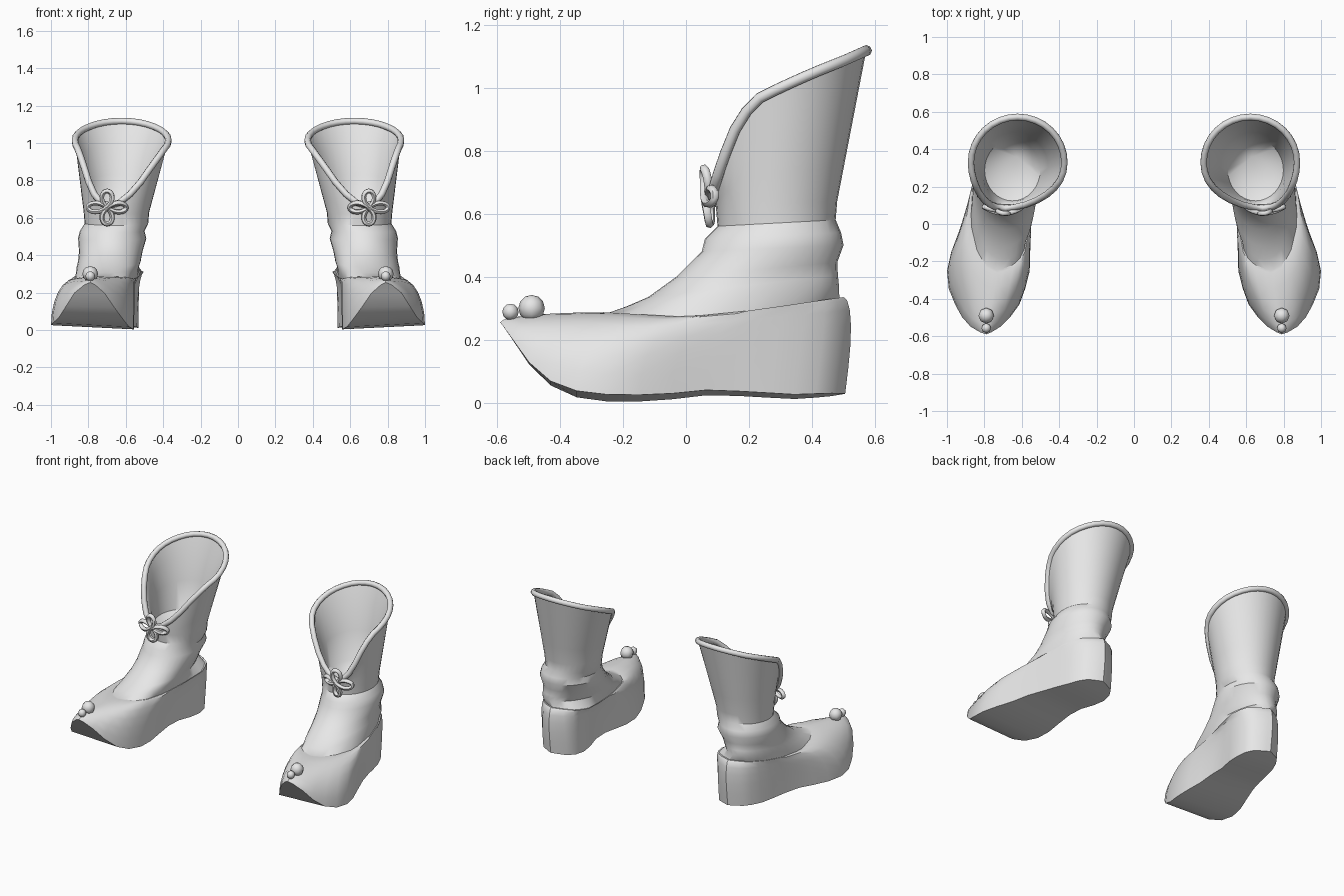
import bpy, bmesh, math
from mathutils import Vector

if "Cube" in bpy.data.objects:
    bpy.data.objects.remove(bpy.data.objects["Cube"])

N = 32
ANG = [2 * math.pi * k / N for k in range(N)]   # 0 = toe side, pi/2 = outer side

grey = bpy.data.materials.new("plain_grey")
grey.diffuse_color = (0.8, 0.8, 0.8, 1)
grey.use_nodes = True
grey.node_tree.nodes["Principled BSDF"].inputs["Base Color"].default_value = grey.diffuse_color


def interp(table, v):
    """Piecewise linear lookup in a list of (key, value)."""
    if v <= table[0][0]:
        return table[0][1]
    for (a, fa), (b, fb) in zip(table, table[1:]):
        if v <= b:
            return fa + (fb - fa) * (v - a) / (b - a)
    return table[-1][1]


def outline(y0, y1, outer, inner, zfun):
    """Closed ring following an outer and an inner edge given by y."""
    pts = []
    for a in ANG:
        y = (y0 + y1) / 2 - (y1 - y0) / 2 * math.cos(a)
        x = interp(outer if a <= math.pi else inner, y)
        pts.append(Vector((x, y, zfun(x, y))))
    return pts


def ellipse(x0, x1, yf, zf, yb, zb):
    """Tilted elliptical ring."""
    pts = []
    for a in ANG:
        t = (1 - math.cos(a)) / 2
        pts.append(Vector(((x0 + x1) / 2 + (x1 - x0) / 2 * math.sin(a),
                           yf + (yb - yf) * t, zf + (zb - zf) * t)))
    return pts


def mix(p, q, t):
    return [a.lerp(b, t) for a, b in zip(p, q)]


def shrink(p, s, dz=0.0):
    c = sum(p, Vector()) / len(p)
    return [Vector((c.x + (v.x - c.x) * s, c.y + (v.y - c.y) * s, v.z + dz)) for v in p]


def finish(ob, angle):
    """Material, smooth shading and the mirrored twin."""
    ob.data.materials.clear()
    ob.data.materials.append(grey)
    bpy.ops.object.select_all(action='DESELECT')
    ob.select_set(True)
    bpy.context.view_layer.objects.active = ob
    bpy.ops.object.shade_smooth_by_angle(angle=math.radians(angle))
    ob.modifiers.new("pair", 'MIRROR').use_axis[0] = True


def mesh_object(name, bm, angle=35):
    bmesh.ops.recalc_face_normals(bm, faces=bm.faces)
    me = bpy.data.meshes.new(name)
    bm.to_mesh(me)
    bm.free()
    ob = bpy.data.objects.new(name, me)
    bpy.context.collection.objects.link(ob)
    finish(ob, angle)


def tube(name, pts, radius, sides=8):
    """Closed round cord through the points."""
    bm = bmesh.new()
    n = len(pts)
    rows = []
    side = None
    for i, p in enumerate(pts):
        tan = (pts[(i + 1) % n] - pts[i - 1]).normalized()
        ref = Vector((0, 1, 0)) if side is None else side
        if side is None and abs(tan.y) > 0.9:
            ref = Vector((0, 0, 1))
        side = (ref - tan * ref.dot(tan)).normalized()
        up = tan.cross(side)
        rows.append([bm.verts.new(p + radius * (side * math.cos(2 * math.pi * j / sides)
                                                + up * math.sin(2 * math.pi * j / sides)))
                     for j in range(sides)])
    for i in range(n):
        r, s = rows[i], rows[(i + 1) % n]
        for j in range(sides):
            bm.faces.new((r[j], r[(j + 1) % sides], s[(j + 1) % sides], s[j]))
    mesh_object(name, bm, 60)


# sole edge: foot plan with an upturned toe
sole_z = [(-.59, .255), (-.57, .23), (-.53, .17), (-.48, .10), (-.42, .055), (-.38, .032),
          (-.25, .016), (-.1, .016), (.08, .037), (.35, .025), (.505, .035)]
sole = outline(
    -.59, .505,
    [(-.59, .79), (-.57, .85), (-.53, .895), (-.47, .94), (-.35, .99), (-.25, 1.0), (-.14, .975),
     (0, .92), (.18, .865), (.3, .835), (.4, .80), (.47, .75), (.505, .67)],
    [(-.59, .79), (-.57, .74), (-.53, .69), (-.45, .62), (-.3, .565), (-.2, .55), (0, .57),
     (.17, .565), (.3, .53), (.4, .535), (.47, .58), (.505, .67)],
    lambda x, y: interp(sole_z, y) + .05 * (x - .8) * min(1, (y + .59) / .2))

# seam where the shell meets the upper
seam_z = [(-.26, .287), (0, .272), (.2, .292), (.5, .335)]
seam = outline(
    -.26, .5,
    [(-.26, .73), (-.24, .785), (-.17, .84), (0, .88), (.2, .868), (.35, .83), (.45, .77), (.5, .67)],
    [(-.26, .73), (-.24, .655), (-.18, .59), (0, .555), (.2, .52), (.35, .50), (.45, .55), (.5, .67)],
    lambda x, y: interp(seam_z, y))

# rounded shell between sole and seam
rings = [sole]
for i in range(1, 6):
    t = i / 6 * math.pi / 2
    ring = []
    for a, p, q in zip(ANG, sole, seam):
        h, v = 1 - math.cos(t), math.sin(t)
        bulge = .02 * math.sin(2 * t) * max(0, -math.cos(a))
        ring.append(Vector((p.x + (q.x - p.x) * h, p.y + (q.y - p.y) * h + bulge,
                            p.z + (q.z - p.z) * v)))
    rings.append(ring)
rings += [seam, shrink(seam, .965, -.002)]

# instep and wrinkled ankle
rings += [ellipse(*r) for r in (
    (.53, .862, -.19, .305, .485, .375),
    (.52, .855, -.12, .335, .482, .405),
    (.51, .85, -.03, .40, .48, .445),
    (.49, .855, .05, .48, .50, .50),
    (.50, .845, .06, .52, .492, .54),
    (.48, .82, .10, .56, .475, .58),
    (.475, .825, .095, .62, .48, .64))]
ankle = rings[-1]

# flared shaft up to the slanted V rim
rim_z = [(.085, .665), (.115, .765), (.17, .90), (.23, .965), (.3, 1.0), (.4, 1.045),
         (.5, 1.085), (.572, 1.117)]
rim = []
for a in ANG:
    y = .3285 - .2435 * math.cos(a)
    rim.append(Vector((.622 + .25 * math.sin(a) + .065 * max(0, math.cos(a)) ** 3,
                       y, interp(rim_z, y))))
rings += [mix(ankle, rim, t) for t in (.25, .5, .75)] + [rim]

# lining running down inside the shaft
low = shrink(ankle, .85)
rings += [shrink(mix(low, rim, t), .95) for t in (.75, .4)] + [low]

bm = bmesh.new()
vs = [[bm.verts.new(p) for p in ring] for ring in rings]
for r, s in zip(vs, vs[1:]):
    for k in range(N):
        j = (k + 1) % N
        bm.faces.new((r[k], r[j], s[j], s[k]))
bottom = bm.verts.new((.63, .36, .53))
for k in range(N):
    bm.faces.new((vs[-1][k], vs[-1][(k + 1) % N], bottom))
# underside of the sole in strips from toe to heel
b = vs[0]
bm.faces.new((b[0], b[1], b[N - 1]))
for k in range(1, N // 2 - 1):
    bm.faces.new((b[k], b[k + 1], b[N - k - 1], b[N - k]))
bm.faces.new((b[N // 2 - 1], b[N // 2], b[N // 2 + 1]))
mesh_object("boot_body", bm)

# rolled cuff
tube("rim_cuff", rim, .018)

# four-loop bow at the bottom of the V
bow = []
for i in range(64):
    t = 2 * math.pi * i / 64
    r = math.cos(2 * t)
    x, z = .1 * r * math.cos(t), .088 * r * math.sin(t)
    bow.append(Vector((.70 + x * 1.02, .066 + 2.6 * x * x + .008 * math.sin(t * 2)
                       - .1 * z, .655 + z)))
tube("bow_cord", bow, .0135, 6)

# two beads on the toe
for name, y, z, r in (("large_toe_bead", -.49, .30, .042), ("small_toe_bead", -.557, .288, .026)):
    bm = bmesh.new()
    bmesh.ops.create_uvsphere(bm, u_segments=8, v_segments=6, radius=r)
    bmesh.ops.translate(bm, verts=bm.verts, vec=(.79, y, z))
    mesh_object(name, bm, 60)
